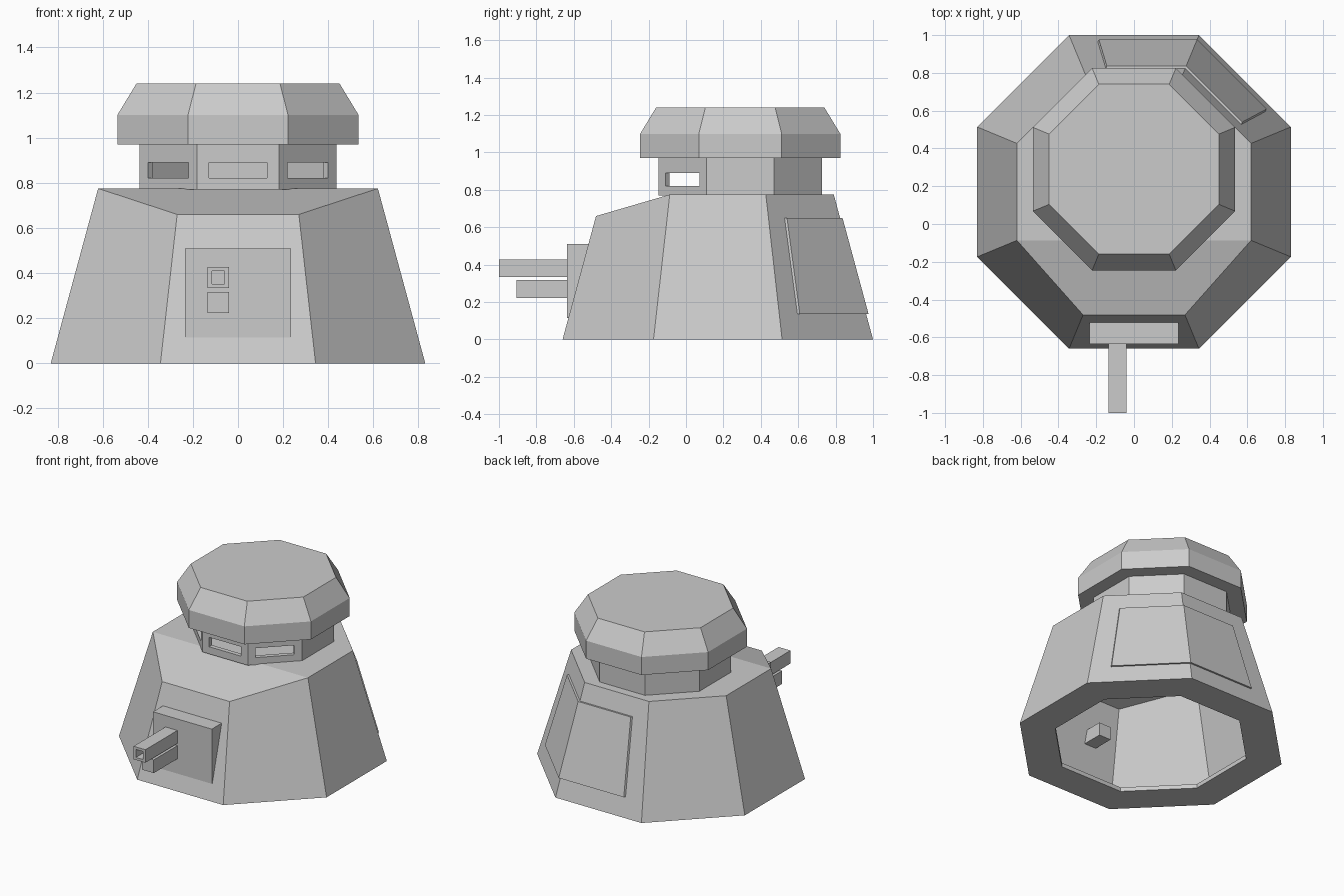
import bpy, bmesh, math
from mathutils import Matrix, Vector

if "Cube" in bpy.data.objects:
    bpy.data.objects.remove(bpy.data.objects["Cube"])

T = math.tan(math.radians(22.5))
S = math.sqrt(0.5)


def octagon(a, cy, z):
    """Eight points with apothem a, starting at the front right corner, counter-clockwise."""
    h = a * T
    return [Vector((x, cy + y, z)) for x, y in
            ((h, -a), (a, -h), (a, h), (h, a), (-h, a), (-a, h), (-a, -h), (-h, -a))]


def finish(name, bm):
    bmesh.ops.recalc_face_normals(bm, faces=bm.faces)
    me = bpy.data.meshes.new(name)
    bm.to_mesh(me)
    bm.free()
    ob = bpy.data.objects.new(name, me)
    bpy.context.collection.objects.link(ob)
    return ob


def loft(bm, rings, closed=False):
    vs = [[bm.verts.new(p) for p in r] for r in rings]
    pairs = list(zip(vs, vs[1:])) + ([(vs[-1], vs[0])] if closed else [])
    for a, b in pairs:
        n = len(a)
        for i in range(n):
            j = (i + 1) % n
            bm.faces.new((a[i], a[j], b[j], b[i]))
    return vs


def box(name, x, y, z, matrix=Matrix()):
    bm = bmesh.new()
    bmesh.ops.create_cube(bm, size=1)
    for v in bm.verts:
        v.co = matrix @ Vector([r[0] + (r[1] - r[0]) * (c + 0.5)
                                for r, c in zip((x, y, z), v.co)])
    return finish(name, bm)


def cut(ob, cutter):
    mod = ob.modifiers.new("cut", 'BOOLEAN')
    mod.operation = 'DIFFERENCE'
    mod.solver = 'EXACT'
    mod.object = cutter
    bpy.context.view_layer.objects.active = ob
    bpy.ops.object.modifier_apply(modifier=mod.name)
    bpy.data.objects.remove(cutter)


# Hull: thin tapered octagonal shell with a front-sloping roof and a floor lip
CY = 0.17


def wall(z):
    return 0.83 - 0.271 * z


def roof_ring(t):
    top, front = 0.775 - t, 0.66 - t
    r = octagon(wall(top) - t, CY, top)
    low = octagon(wall(front) - t, CY, front)
    r[0], r[7] = low[0], low[7]
    return r


bm = bmesh.new()
rings = loft(bm, [roof_ring(0.02), octagon(wall(0.03) - 0.02, CY, 0.03),
                  octagon(0.605, CY, 0.03), octagon(0.605, CY, 0),
                  octagon(wall(0), CY, 0), roof_ring(0)])
for r in (rings[0], rings[-1]):
    bm.faces.new((r[7], r[0], r[1], r[6]))
    bm.faces.new(r[1:7])
finish("hull", bm)

# Raised access panel folded round the back right corner
def panel_line(z, length, off):
    a = wall(z) + off
    corner = Vector((a * T, CY + a, z))
    return [corner + Vector((-length, 0, 0)), corner,
            corner + Vector((S * length, -S * length, 0))]


bm = bmesh.new()
lo, ro = panel_line(0.135, 0.52, 0.013), panel_line(0.65, 0.42, 0.013)
li, ri = panel_line(0.135, 0.52, -0.008), panel_line(0.65, 0.42, -0.008)
vs = loft(bm, [lo[:1] + ro[:1] + ri[:1] + li[:1],
               lo[1:2] + ro[1:2] + ri[1:2] + li[1:2],
               lo[2:] + ro[2:] + ri[2:] + li[2:]])
bm.faces.new(vs[0])
bm.faces.new(vs[-1])
finish("access_panel", bm)

# Hollow turret neck with three vision slits
TY = 0.29
bm = bmesh.new()
loft(bm, [octagon(0.437, TY, 0.77), octagon(0.437, TY, 0.975),
          octagon(0.405, TY, 0.975), octagon(0.405, TY, 0.77)], closed=True)
neck = finish("turret_neck", bm)
for deg in (-45, 0, 45):
    m = Matrix.Translation((0, TY, 0)) @ Matrix.Rotation(math.radians(deg), 4, 'Z')
    slit = box("slit_cutter", (-0.128, 0.128), (-0.5, -0.36), (0.822, 0.89), m)
    slit.hide_render = True
    cut(neck, slit)

# Overhanging turret cap
bm = bmesh.new()
vs = loft(bm, [octagon(0.535, TY, 0.97), octagon(0.535, TY, 1.10),
               octagon(0.45, TY, 1.24)])
bm.faces.new(vs[0])
bm.faces.new(vs[-1])
finish("turret_cap", bm)

# Gun mount: wedge whose back follows the sloped front wall
bm = bmesh.new()
profile = ((-0.635, 0.115), (-0.635, 0.51), (-0.515, 0.51), (-0.622, 0.115))
vs = loft(bm, [[Vector((x, y, z)) for y, z in profile] for x in (-0.235, 0.235)])
bm.faces.new(vs[0])
bm.faces.new(vs[-1])
finish("gun_mount", bm)

# Upper barrel with bore (runs through the wall), and shorter lower barrel
barrel = box("upper_barrel", (-0.135, -0.04), (-1.0, -0.40), (0.333, 0.427))
bore = box("bore_cutter", (-0.116, -0.059), (-1.1, -0.85), (0.351, 0.409))
bore.hide_render = True
cut(barrel, bore)
box("lower_barrel", (-0.135, -0.04), (-0.905, -0.62), (0.222, 0.317))
